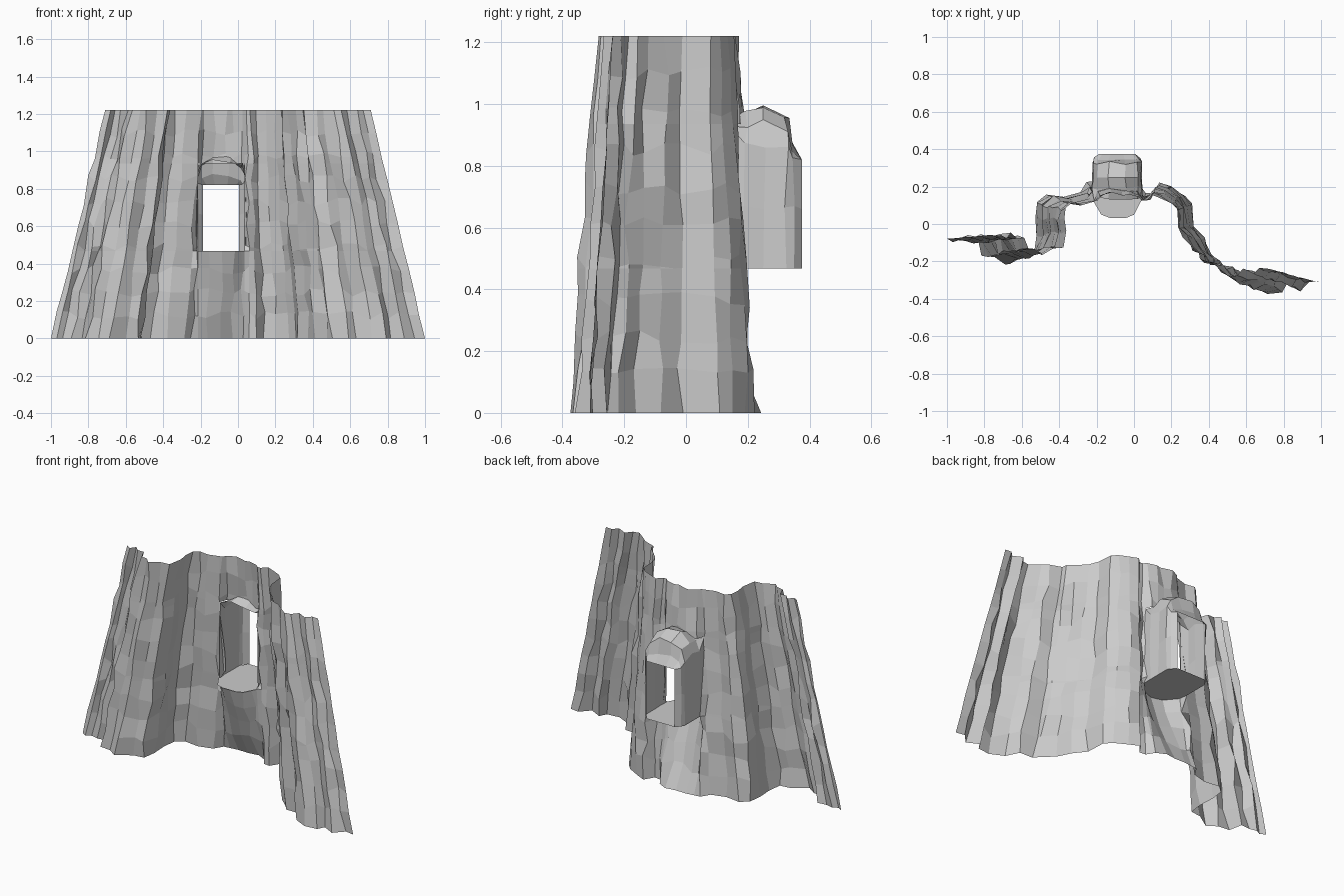
import bpy, bmesh, random
from mathutils import Vector

if "Cube" in bpy.data.objects:
    bpy.data.objects.remove(bpy.data.objects["Cube"])
random.seed(4)

HEIGHT, TAPER, ROWS = 1.22, 0.29, 10
MID, SILL, HEAD = -0.09, .467, .935           # cave mouth: centre line, floor, top


def make_object(name, bm):
    bmesh.ops.recalc_face_normals(bm, faces=bm.faces)
    mesh = bpy.data.meshes.new(name)
    bm.to_mesh(mesh)
    bm.free()
    obj = bpy.data.objects.new(name, mesh)
    bpy.context.collection.objects.link(obj)
    return obj


def skin(bm, rings):
    """Bridge open rows of points with quads."""
    grid = [[bm.verts.new(p) for p in ring] for ring in rings]
    for a, b in zip(grid, grid[1:]):
        for i in range(len(a) - 1):
            bm.faces.new((a[i], a[i + 1], b[i + 1], b[i]))


# Rock wall: ground plan of the creased cliff, shrinking towards the top
plan = [(-1, -.075), (-.96, -.095), (-.93, -.07), (-.89, -.10), (-.84, -.09),
        (-.81, -.17), (-.74, -.17), (-.68, -.21), (-.61, -.165), (-.54, -.155),
        (-.515, -.06), (-.53, .03), (-.525, .11), (-.46, .155), (-.38, .145),
        (-.28, .17), (-.245, .215), (-.17, .235), (-.09, .225), (-.03, .235),
        (.02, .215), (.06, .165), (.10, .17), (.14, .215), (.21, .20),
        (.27, .155), (.31, .11), (.32, -.02), (.38, -.08), (.42, -.165),
        (.48, -.215), (.50, -.25), (.59, -.265), (.64, -.325), (.72, -.38),
        (.79, -.36), (.82, -.315), (.89, -.35), (.94, -.31), (1, -.315)]
rows = []
for r in range(ROWS + 1):
    t = r / ROWS
    s = 1 - TAPER * t
    row = []
    for i, (x, y) in enumerate(plan):
        edge = i in (0, len(plan) - 1)
        j = 0.004 if edge else 0.011
        dx = 0 if edge and r in (0, ROWS) else random.uniform(-j, j)
        z = HEIGHT * t
        if 0 < r < ROWS:
            z += random.uniform(-.025, .025)
        sy = s if y > 0 else 1 - .24 * t
        row.append((x * s + dx, y * sy + random.uniform(-j, j), z))
    rows.append(row)
bm = bmesh.new()
skin(bm, rows)

# Cut the cave mouth out of the wall
for co, no in (((MID - .125, 0, 0), (1, 0, 0)), ((MID + .125, 0, 0), (1, 0, 0)),
               ((0, 0, SILL), (0, 0, 1)), ((0, 0, HEAD), (0, 0, 1))):
    bmesh.ops.bisect_plane(bm, geom=bm.verts[:] + bm.edges[:] + bm.faces[:],
                           plane_co=co, plane_no=no, dist=1e-5)
mouth = []
for f in bm.faces:
    c = f.calc_center_median()
    if abs(c.x - MID) < .125 and SILL < c.z < HEAD:
        mouth.append(f)
bmesh.ops.delete(bm, geom=mouth, context='FACES')

# Rock below the mouth leans forward to carry the ledge
for v in bm.verts:
    off = abs(v.co.x - MID)
    if off < .1255 and v.co.z < SILL + .001:
        lip = .04 + max(0, off - .05) * 1.2
        v.co.y += (lip - v.co.y) * v.co.z / SILL
make_object("rock_wall", bm)

# Cave passage: rough arches narrowing to a square back doorway
arches = [(.135, .13, .925, .945), (.19, .132, .88, .97), (.25, .13, .87, .99),
          (.325, .13, .85, .965), (.35, .122, .82, .87), (.375, .096, .82, .82)]
rings = []
for n, (y, h, spring, top) in enumerate(arches):
    ring = []
    for u, v in ((-1, None), (-1, -.5), (-1, 0), (-.82, .6), (-.35, 1),
                 (.35, 1), (.82, .6), (1, 0), (1, -.5), (1, None)):
        z = SILL if v is None else (.66 if v == -.5 else spring + v * (top - spring))
        p = Vector((MID + u * h, y, z))
        if v is not None and n < 5:
            p += Vector((random.uniform(-.006, .006), random.uniform(-.01, .01),
                         random.uniform(-.012, .012)))
        ring.append(p)
    rings.append(ring)
bm = bmesh.new()
skin(bm, rings)
make_object("cave_passage", bm)

# Cave floor: flat ledge with clipped corners
bm = bmesh.new()
ledge = [(-.222, .13), (-.175, .05), (-.13, .033), (-.04, .033), (.0, .05), (.042, .13),
         (.042, .33), (.006, .375), (-.186, .375), (-.222, .33)]
bm.faces.new([bm.verts.new((x, y, SILL)) for x, y in ledge])
make_object("cave_floor", bm)
